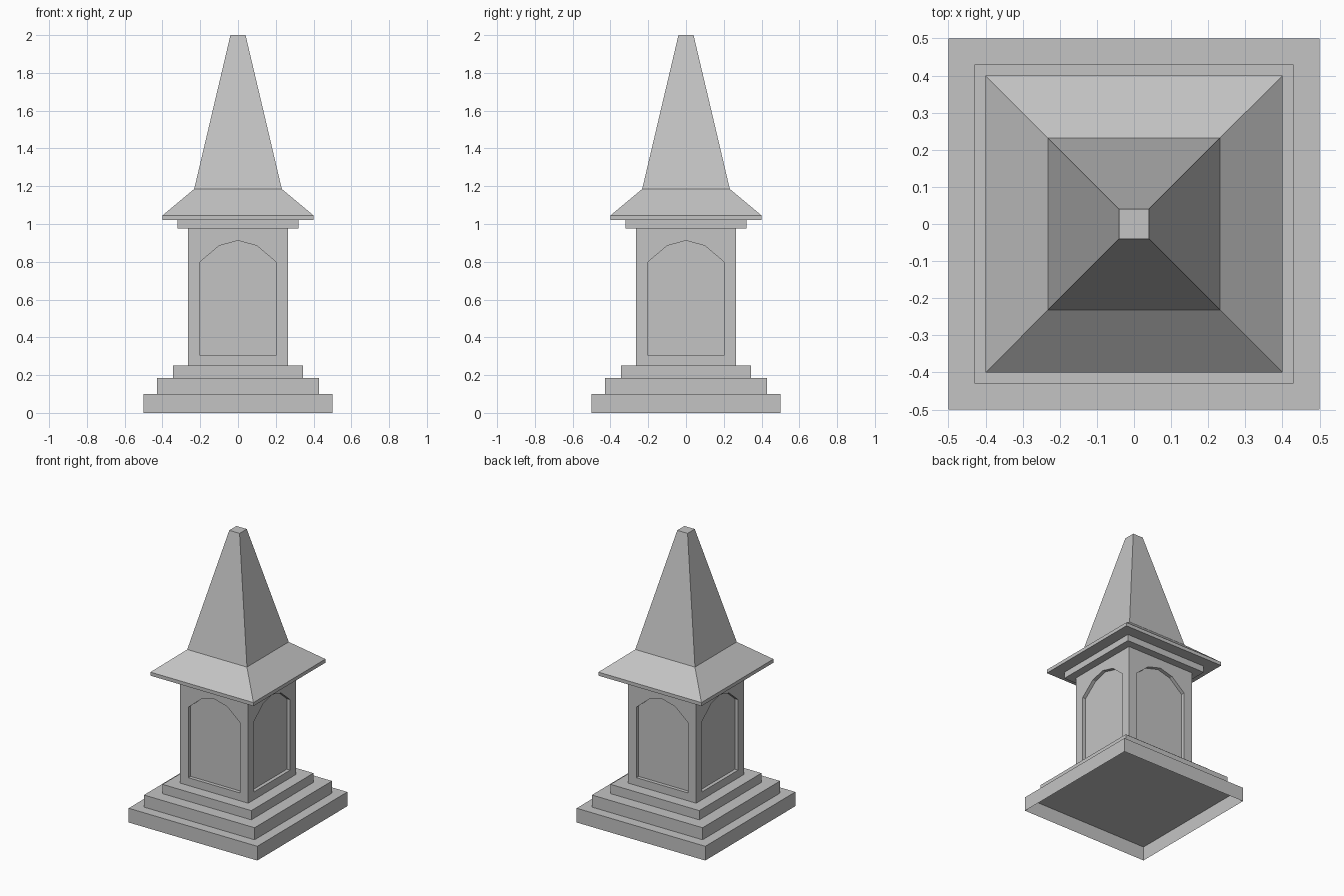
import bpy
import bmesh
from math import pi
from mathutils import Matrix

cube = bpy.data.objects.get("Cube")
if cube:
    bpy.data.objects.remove(cube, do_unlink=True)

# Single grey stone material
stone = bpy.data.materials.new("grey_stone")
stone.use_nodes = True
STONE_COLOUR = (0.55, 0.55, 0.55, 1)
stone.diffuse_color = STONE_COLOUR
stone.node_tree.nodes["Principled BSDF"].inputs["Base Color"].default_value = STONE_COLOUR


def finish(name, bm):
    mesh = bpy.data.meshes.new(name)
    bm.to_mesh(mesh)
    bm.free()
    mesh.materials.append(stone)
    obj = bpy.data.objects.new(name, mesh)
    bpy.context.collection.objects.link(obj)
    return obj


def square_stack(name, profile, bottom=True):
    """Square solid through (half width, height) pairs, listed bottom to top."""
    bm = bmesh.new()
    rings = [[bm.verts.new((sx * r, sy * r, z))
              for sx, sy in ((-1, -1), (1, -1), (1, 1), (-1, 1))]
             for r, z in profile]
    for low, high in zip(rings, rings[1:]):
        for i in range(4):
            j = (i + 1) % 4
            bm.faces.new((low[i], low[j], high[j], high[i]))
    if bottom:
        bm.faces.new(rings[0][::-1])
    bm.faces.new(rings[-1])
    return finish(name, bm)


# Stepped base: the lowest slab is open underneath
square_stack("base_slab", [(0.5, 0), (0.5, 0.1)], bottom=False)
square_stack("middle_step", [(0.43, 0.1), (0.43, 0.185)])
square_stack("upper_step", [(0.345, 0.185), (0.345, 0.25)])

# Tower body: four walls, each with a shallow arched niche
HALF, LOW, HIGH, DEPTH = 0.265, 0.25, 0.975, 0.025
niche = [(0, 0.305), (0.2, 0.305), (0.2, 0.8), (0.1, 0.885), (0, 0.912)]
bm = bmesh.new()
for quarter in range(4):
    turn = Matrix.Rotation(quarter * pi / 2, 4, "Z")
    for side in (1, -1):
        def face(points):
            verts = [bm.verts.new(turn @ Matrix.Diagonal((side, 1, 1, 1)) @
                                  Matrix.Translation((x, y, z)).to_translation())
                     for x, y, z in points]
            bm.faces.new(verts[::side])

        # Wall half around the niche, then the recessed panel
        outline = [(0, LOW), (HALF, LOW), (HALF, HIGH), (0, HIGH)] + niche[::-1]
        face([(x, -HALF, z) for x, z in outline])
        face([(x, DEPTH - HALF, z) for x, z in niche])
        # Reveal strips joining wall and panel
        for (xa, za), (xb, zb) in zip(niche, niche[1:]):
            face([(xa, -HALF, za), (xb, -HALF, zb),
                  (xb, DEPTH - HALF, zb), (xa, DEPTH - HALF, za)][::-1])
bmesh.ops.remove_doubles(bm, verts=bm.verts, dist=0.0001)
bmesh.ops.recalc_face_normals(bm, faces=bm.faces)
finish("tower_body", bm)

# Cornice, flared eaves and spire with a flat tip
square_stack("cornice", [(0.32, 0.975), (0.32, 1.02)])
square_stack("spire_roof", [(0.4, 1.02), (0.4, 1.045), (0.232, 1.185), (0.04, 2)])
